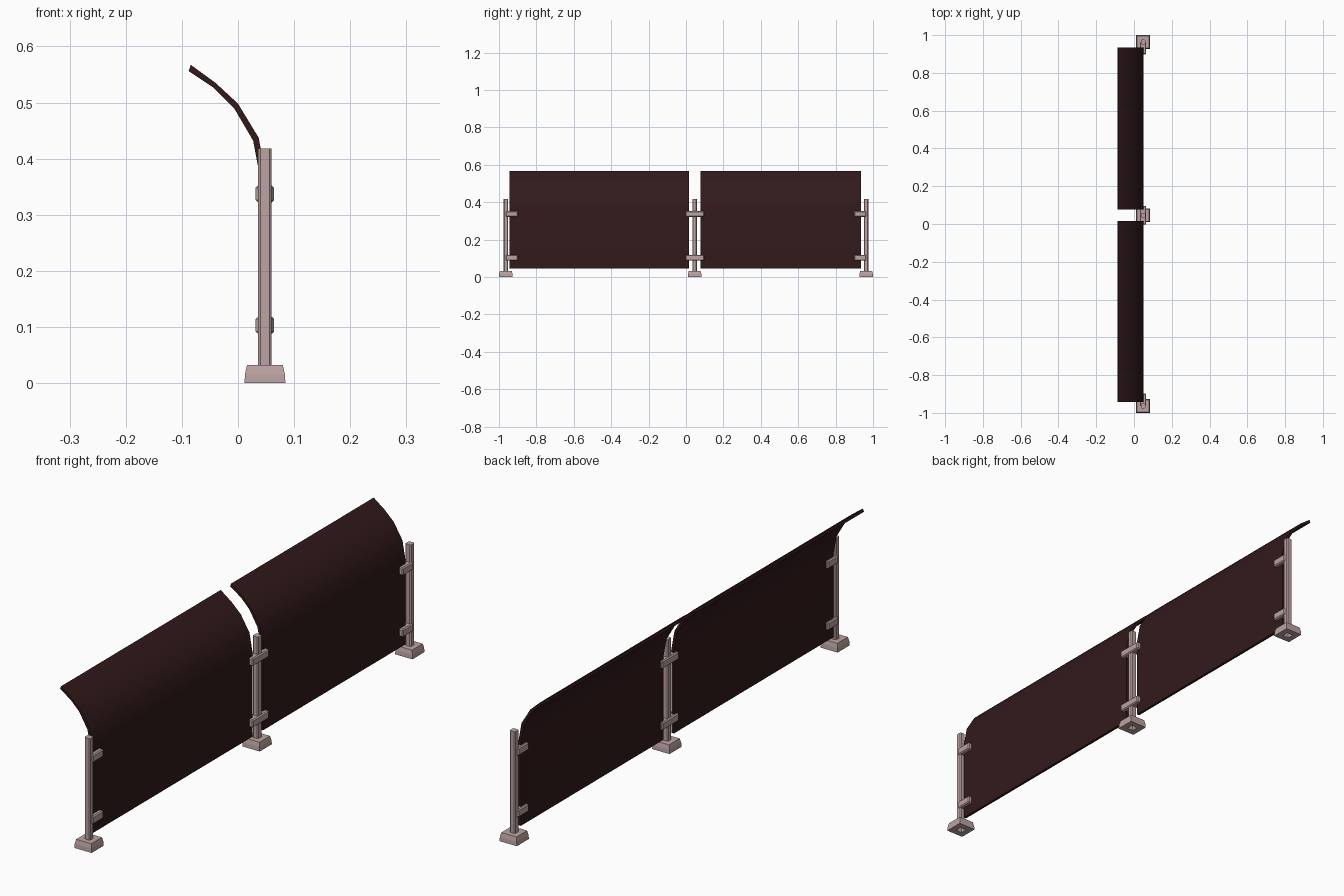
import bpy, bmesh, math

if "Cube" in bpy.data.objects:
    bpy.data.objects.remove(bpy.data.objects["Cube"])


def material(name, color):
    m = bpy.data.materials.new(name)
    m.diffuse_color = color
    m.use_nodes = True
    m.node_tree.nodes["Principled BSDF"].inputs["Base Color"].default_value = m.diffuse_color
    return m


METAL = material("pale_metal", (0.50, 0.37, 0.36, 1))
DARK = material("dark_tint", (0.032, 0.010, 0.011, 1))


def finish(bm, name, mat):
    bmesh.ops.recalc_face_normals(bm, faces=bm.faces)
    me = bpy.data.meshes.new(name)
    bm.to_mesh(me)
    bm.free()
    me.materials.append(mat)
    ob = bpy.data.objects.new(name, me)
    bpy.context.collection.objects.link(ob)
    return ob


def extrude_xz(name, profile, y0, y1, mat):
    bm = bmesh.new()
    face = bm.faces.new([bm.verts.new((x, y0, z)) for x, z in profile])
    new = bmesh.ops.extrude_face_region(bm, geom=[face])["geom"]
    bmesh.ops.translate(bm, vec=(0, y1 - y0, 0),
                        verts=[v for v in new if isinstance(v, bmesh.types.BMVert)])
    return finish(bm, name, mat)


def foot(name, x, y):
    # square rings from the socket roof, out over the underside, up to the top
    rings = [(0.013, 0.020), (0.013, 0), (0.0365, 0), (0.0355, 0.016), (0.032, 0.032)]
    bm = bmesh.new()
    loops = [[bm.verts.new((x + sx * h, y + sy * h, z))
              for sx, sy in ((-1, -1), (1, -1), (1, 1), (-1, 1))] for h, z in rings]
    for a, b in zip(loops, loops[1:]):
        for i in range(4):
            j = (i + 1) % 4
            bm.faces.new((a[i], a[j], b[j], b[i]))
    bm.faces.new(loops[0])
    bm.faces.new(loops[-1])
    return finish(bm, name, METAL)


def post(name, x, y):
    # square bar with chamfered upright edges
    h, c, top = 0.012, 0.008, 0.418
    pts = [(h, c), (c, h), (-c, h), (-h, c), (-h, -c), (-c, -h), (c, -h), (h, -c)]
    bm = bmesh.new()
    face = bm.faces.new([bm.verts.new((x + px, y + py, 0.02)) for px, py in pts])
    new = bmesh.ops.extrude_face_region(bm, geom=[face])["geom"]
    bmesh.ops.translate(bm, vec=(0, 0, top - 0.02),
                        verts=[v for v in new if isinstance(v, bmesh.types.BMVert)])
    return finish(bm, name, METAL)


def clip(name, x, y0, y1, z):
    # chamfered clamp block, chamfered along its length and at its free ends
    bm = bmesh.new()
    bmesh.ops.create_cube(bm, size=1)
    bmesh.ops.scale(bm, vec=(0.033, y1 - y0, 0.030), verts=bm.verts)
    bmesh.ops.translate(bm, vec=(x, (y0 + y1) / 2, z), verts=bm.verts)
    bmesh.ops.bevel(bm, geom=bm.edges[:], offset=0.004, segments=1, affect='EDGES')
    return finish(bm, name, METAL)


# posts with feet and clips; each clip reaches toward its neighbouring panels
X = 0.048
POSTS = [("left", -0.9635, 0.0, 0.065), ("middle", 0.0465, -0.05, 0.05),
         ("right", 0.9635, -0.065, 0.0)]
for tag, y, lo, hi in POSTS:
    foot(tag + "_foot", X, y)
    post(tag + "_post", X, y)
    for level, z in (("lower", 0.103), ("upper", 0.337)):
        clip(f"{tag}_{level}_clip", X, y + lo, y + hi, z)

# curved panels: outer side up, inner side back down
PROFILE = [(0.050, 0.045), (0.050, 0.365), (0.037, 0.437), (0.000, 0.498),
           (-0.040, 0.535), (-0.084, 0.567), (-0.088, 0.556), (-0.043, 0.526),
           (-0.007, 0.490), (0.027, 0.432), (0.040, 0.363), (0.040, 0.045)]
for name, y0, y1 in (("left_panel", -0.943, 0.016), ("right_panel", 0.078, 0.935)):
    ob = extrude_xz(name, PROFILE, y0, y1, DARK)
    bpy.ops.object.select_all(action='DESELECT')
    ob.select_set(True)
    bpy.context.view_layer.objects.active = ob
    bpy.ops.object.shade_smooth_by_angle(angle=math.radians(35))
